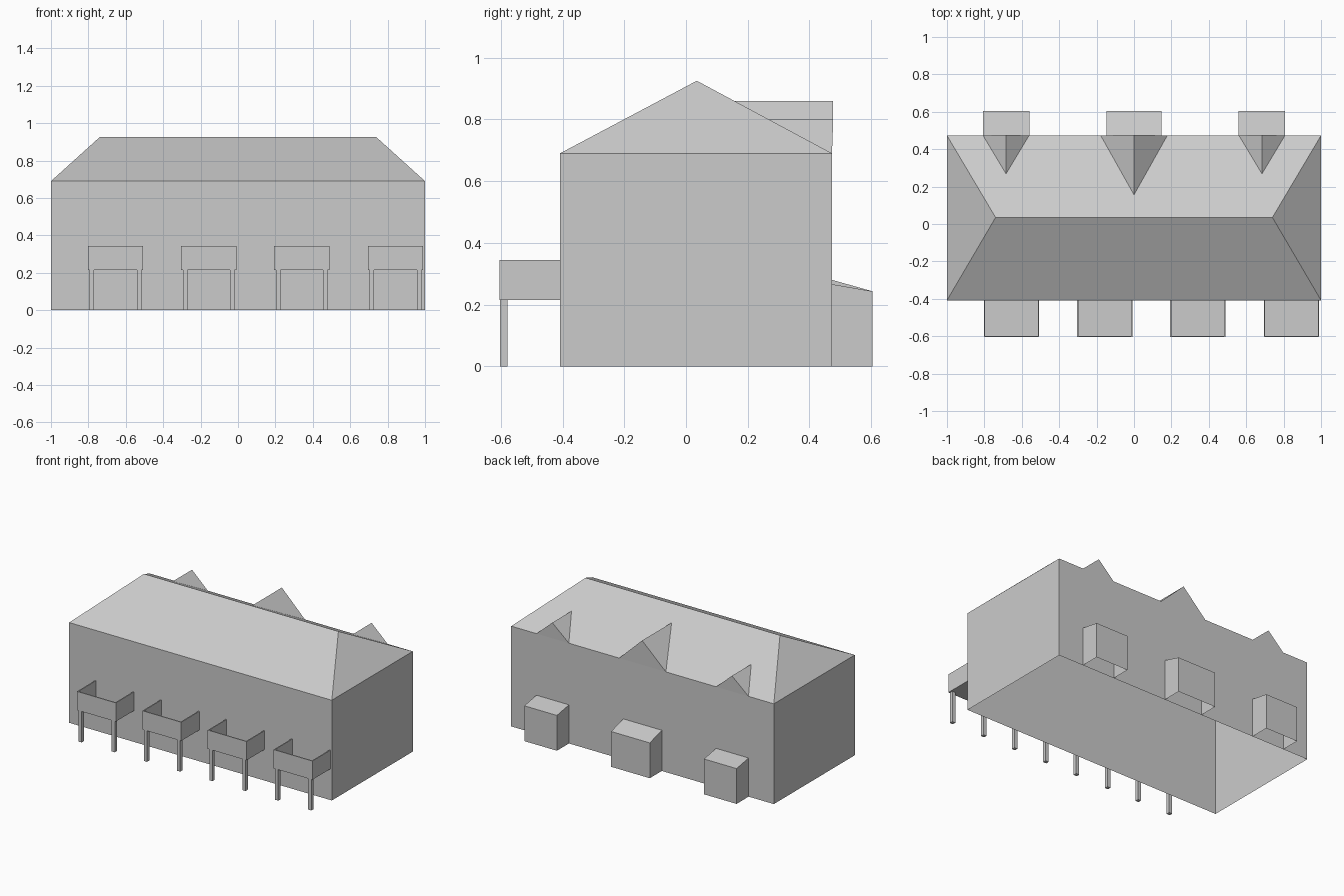
import bpy

if "Cube" in bpy.data.objects:
    bpy.data.objects.remove(bpy.data.objects["Cube"])

FRONT, BACK = -0.408, 0.473   # wall planes
EAVE, RIDGE, RIDGE_Y = 0.69, 0.925, 0.035


def make(name, verts, faces):
    mesh = bpy.data.meshes.new(name)
    mesh.from_pydata(verts, [], faces)
    mesh.update()
    obj = bpy.data.objects.new(name, mesh)
    bpy.context.collection.objects.link(obj)
    return obj


def prism(name, outline, z0, z1):
    """Closed prism from a counter-clockwise plan outline."""
    n = len(outline)
    verts = [(x, y, z) for z in (z0, z1) for x, y in outline]
    faces = [(i, (i + 1) % n, n + (i + 1) % n, n + i) for i in range(n)]
    faces += [tuple(reversed(range(n))), tuple(range(n, 2 * n))]
    return make(name, verts, faces)


def rect(x0, x1, y0, y1):
    return [(x0, y0), (x1, y0), (x1, y1), (x0, y1)]


# Walls: four sides, open underneath
plan = rect(-1, 1, FRONT, BACK)
make("walls", [(x, y, z) for z in (0, EAVE) for x, y in plan],
     [(i, (i + 1) % 4, 4 + (i + 1) % 4, 4 + i) for i in range(4)])

# Hipped roof
make("hip_roof",
     [(x, y, EAVE) for x, y in plan] + [(-0.74, RIDGE_Y, RIDGE), (0.74, RIDGE_Y, RIDGE)],
     [(0, 1, 5, 4), (1, 2, 5), (2, 3, 4, 5), (3, 0, 4)])


# Rear gables: triangular front with a ridge running back into the roof
def gable(name, x, half, peak):
    tip_y = RIDGE_Y + (RIDGE - peak) / (RIDGE - EAVE) * (BACK - RIDGE_Y)
    make(name,
         [(x - half, BACK, EAVE), (x + half, BACK, EAVE),
          (x, BACK + 0.004, peak), (x, tip_y, peak)],
         [(1, 0, 2), (0, 3, 2), (1, 2, 3)])


# Rear bays: sloped top, open underneath and against the wall
def bay(name, x, half, top):
    a, b, y1, low = x - half, x + half, 0.604, 0.243
    make(name,
         [(a, BACK, 0), (b, BACK, 0), (b, y1, 0), (a, y1, 0),
          (a, BACK, top), (b, BACK, top), (b, y1, low), (a, y1, low)],
         [(1, 2, 6, 5), (2, 3, 7, 6), (3, 0, 4, 7), (4, 5, 6, 7)])


gable("centre_gable", 0, 0.178, 0.86)
bay("centre_bay", 0, 0.147, 0.28)
for side, sx in (("left", -1), ("right", 1)):
    gable(side + "_gable", sx * 0.684, 0.123, 0.80)
    bay(side + "_bay", sx * 0.684, 0.124, 0.266)

# Front balconies: floor, three-sided railing and two posts each
W, Y0, T = 0.148, -0.605, 0.007
for i, cx in enumerate((-0.655, -0.157, 0.341, 0.842), 1):
    a, b = cx - W, cx + W
    prism(f"balcony_floor_{i}", rect(a, b, Y0, FRONT), 0.215, 0.22)
    prism(f"balcony_railing_{i}",
          [(a, Y0), (b, Y0), (b, FRONT), (b - T, FRONT), (b - T, Y0 + T),
           (a + T, Y0 + T), (a + T, FRONT), (a, FRONT)], 0.215, 0.344)
    for side, sx in (("left", -1), ("right", 1)):
        px = cx + sx * 0.126
        prism(f"balcony_post_{i}_{side}",
              rect(px - 0.012, px + 0.012, -0.602, -0.578), 0, 0.215)
